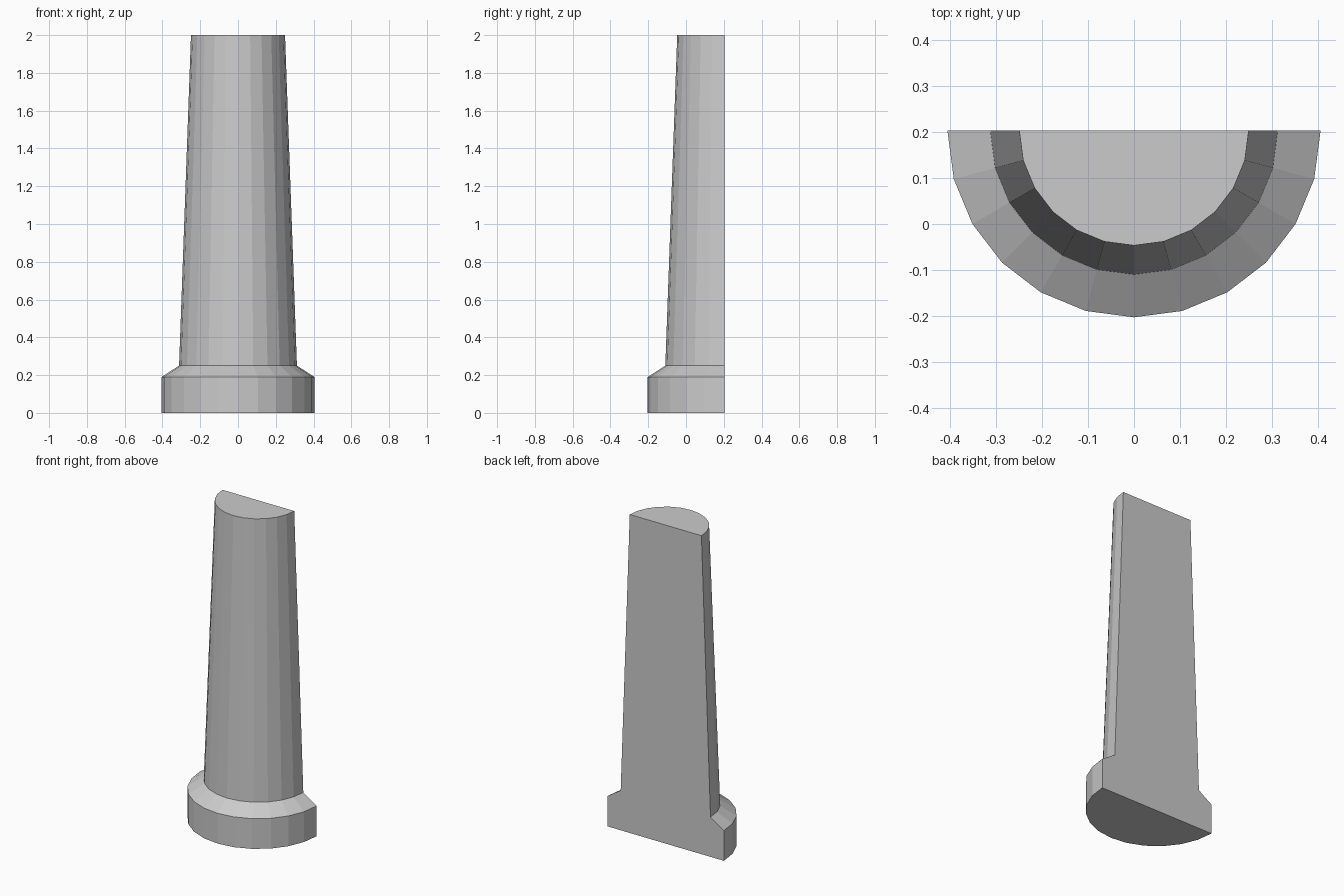
import bpy, bmesh
from math import sin, cos, pi

if "Cube" in bpy.data.objects:
    bpy.data.objects.remove(bpy.data.objects["Cube"])

SEGMENTS = 12          # sides around the half circle
BACK_Y = 0.2025        # flat back plane
PROFILE = [(0.405, 0.0), (0.405, 0.19), (0.312, 0.25), (0.249, 2.0)]  # radius, height

bm = bmesh.new()

# Half rings, from left to right around the front
rings = []
for r, z in PROFILE:
    angles = [pi + pi * i / SEGMENTS for i in range(SEGMENTS + 1)]
    rings.append([bm.verts.new((r * cos(a), BACK_Y + r * sin(a), z)) for a in angles])

# Curved sides and flat back
for low, high in zip(rings, rings[1:]):
    for i in range(SEGMENTS):
        bm.faces.new((low[i], low[i + 1], high[i + 1], high[i]))
    bm.faces.new((low[-1], low[0], high[0], high[-1]))

# Bottom and top caps
bm.faces.new(rings[0][::-1])
bm.faces.new(rings[-1])
bmesh.ops.recalc_face_normals(bm, faces=bm.faces)

mesh = bpy.data.meshes.new("half_column")
bm.to_mesh(mesh)
bm.free()
column = bpy.data.objects.new("half_column", mesh)
bpy.context.collection.objects.link(column)
